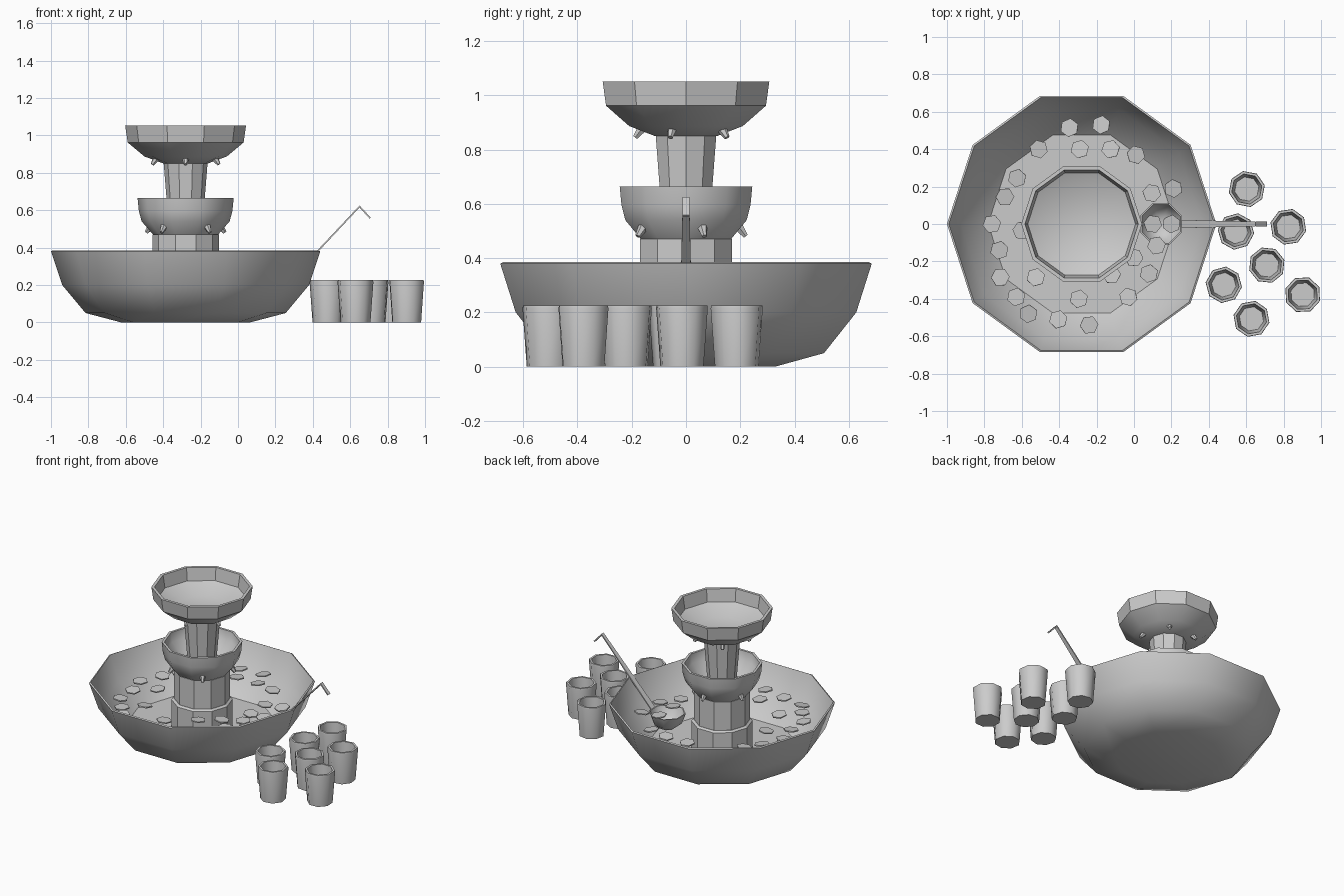
import bpy, math, random
from mathutils import Vector, Euler

if "Cube" in bpy.data.objects:
    bpy.data.objects.remove(bpy.data.objects["Cube"])
random.seed(4)
CX = -0.28  # fountain axis


def make(name, verts, faces, smooth=None):
    me = bpy.data.meshes.new(name)
    me.from_pydata(verts, [], faces)
    me.update()
    ob = bpy.data.objects.new(name, me)
    bpy.context.collection.objects.link(ob)
    if smooth:
        bpy.ops.object.select_all(action='DESELECT')
        ob.select_set(True)
        bpy.context.view_layer.objects.active = ob
        bpy.ops.object.shade_smooth_by_angle(angle=math.radians(smooth))
    return ob


def lathe(name, profile, loc=(CX, 0, 0), sides=10, turn=0.0, smooth=None):
    """Revolve (radius, z) points from the outer bottom to the inner floor; both ends capped."""
    verts, faces = [], []
    for r, z in profile:
        for i in range(sides):
            a = turn + math.tau * i / sides
            verts.append((r * math.cos(a), r * math.sin(a), z))
    for k in range(len(profile) - 1):
        for i in range(sides):
            j = (i + 1) % sides
            a, b = k * sides, (k + 1) * sides
            faces.append((a + i, a + j, b + j, b + i))
    last = (len(profile) - 1) * sides
    faces.append(tuple(reversed(range(sides))))
    faces.append(tuple(range(last, last + sides)))
    ob = make(name, verts, faces, smooth)
    ob.location = loc
    return ob


# Big basin and the two upper bowls
lathe("basin", [(.345, 0), (.535, .05), (.66, .2), (.72, .38), (.71, .385),
                (.645, .21), (.5, .065)], smooth=40)
lathe("middle_bowl", [(.17, .465), (.235, .54), (.25, .595), (.257, .665),
                      (.24, .665), (.232, .6), (.15, .52)], smooth=40)
lathe("top_bowl", [(.12, .85), (.22, .887), (.31, .962), (.323, 1.052),
                   (.303, 1.052), (.288, .965), (.165, .91)], smooth=30)

# Columns
lathe("column_base", [(.195, .06), (.195, .26), (.18, .27)])
lathe("lower_column", [(.178, .26), (.178, .47)])
lathe("upper_column", [(.09, .51), (.118, .86)])

# Spouts under each bowl
for tier, r, z, start in (("middle", .2, .508, 18), ("top", .167, .872, -90)):
    for i in range(5):
        a = math.radians(start + 72 * i)
        d = Vector((math.cos(a), math.sin(a), 0))
        sp = lathe(f"{tier}_spout_{i + 1}", [(.02, -.012), (.01, .034)], sides=6,
                   loc=Vector((CX, 0, z)) + d * r)
        sp.rotation_euler = (d * .6 + Vector((0, 0, -.8))).to_track_quat('Z', 'Y').to_euler()

# Floating fruit slices
spots = [(-.345, .515), (-.175, .53), (-.51, .4), (-.29, .4), (-.125, .4), (.01, .37),
         (-.625, .245), (.095, .165), (.21, .19), (-.76, 0), (-.6, -.035), (-.72, -.14),
         (.1, 0), (.2, 0), (.12, -.115), (-.715, -.285), (-.525, -.285), (-.63, -.39),
         (-.565, -.48), (-.405, -.51), (-.295, -.4), (-.24, -.54), (-.03, -.39),
         (.08, -.265), (-.12, -.27), (0, -.18), (-.69, .145)]
for i, (x, y) in enumerate(spots):
    s = lathe(f"fruit_slice_{i + 1}", [(.05, -.004), (.05, .004)], (x, y, .26), 6)
    s.rotation_euler = Euler((random.uniform(-.15, .15), random.uniform(-.15, .15),
                              random.uniform(0, 1)))

# Ladle: cup plus a tapered bent handle
lathe("ladle_cup", [(.05, .1), (.095, .135), (.12, .205), (.112, .205), (.088, .14), (.045, .108)],
      (.145, 0, 0), 8, math.radians(22.5), 50)
path = [(.235, .16, .024), (.25, .2, .022), (.65, .625, .012), (.71, .56, .013)]
hv, hf = [], []
for k, (x, z, w) in enumerate(path):
    ox, oz = ((.006, -.006), (.006, -.006), (0, -.011), (-.006, -.006))[k]
    hv += [(x, -w, z), (x, w, z), (x + ox, w, z + oz), (x + ox, -w, z + oz)]
for k in range(3):
    for i in range(4):
        j = (i + 1) % 4
        hf.append((4 * k + i, 4 * k + 4 + i, 4 * k + 4 + j, 4 * k + j))
hf += [(0, 1, 2, 3), (15, 14, 13, 12)]
make("ladle_handle", hv, hf)

# Cups
cups = [(.603, .187), (.545, -.04), (.825, -.015), (.71, -.22), (.48, -.325),
        (.902, -.378), (.628, -.507)]
for i, (x, y) in enumerate(cups):
    lathe(f"cup_{i + 1}", [(.082, 0), (.098, .215), (.096, .226), (.082, .226), (.066, .015)],
          (x, y, 0), 8, random.uniform(0, .7), 50)
